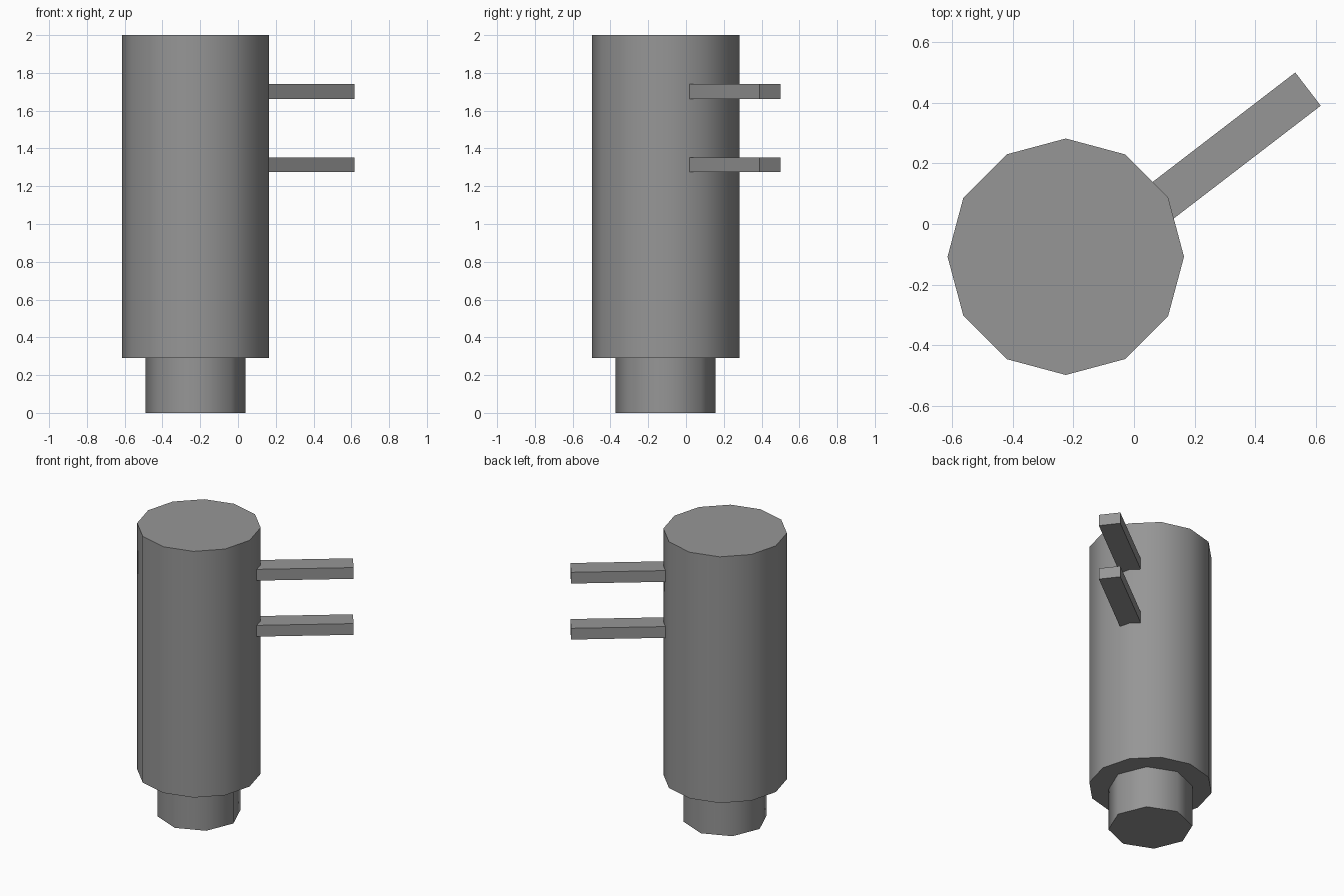
import bpy
import math
from mathutils import Vector

cube = bpy.data.objects.get("Cube")
if cube:
    bpy.data.objects.remove(cube, do_unlink=True)

grey = bpy.data.materials.new("plain_grey")
grey.use_nodes = True
colour = (0.305, 0.305, 0.305, 1)
grey.diffuse_color = colour
grey.node_tree.nodes["Principled BSDF"].inputs["Base Color"].default_value = colour

AXIS = Vector((-0.225, -0.108, 0))


def finish(name):
    obj = bpy.context.object
    obj.name = name
    obj.data.materials.append(grey)
    return obj


def column(name, sides, radius, bottom, top):
    """Upright prism with a corner on each axis and smooth walls."""
    bpy.ops.mesh.primitive_cylinder_add(
        vertices=sides, radius=radius, depth=top - bottom,
        location=AXIS + Vector((0, 0, (bottom + top) / 2)))
    bpy.ops.object.shade_smooth_by_angle(angle=math.radians(50))
    return finish(name)


def bar(name, height):
    """Flat-sided bar reaching outward from inside the column."""
    angle = math.radians(37.5)
    length = 0.7
    outer = Vector((0.574, 0.445, height))
    direction = Vector((math.cos(angle), math.sin(angle), 0))
    bpy.ops.mesh.primitive_cube_add(
        size=1, location=outer - direction * length / 2, rotation=(0, 0, angle))
    obj = finish(name)
    obj.scale = (length, 0.138, 0.078)
    bpy.ops.object.transform_apply(location=False, rotation=False, scale=True)


# Narrow foot and wide body
column("foot", 8, 0.265, 0, 0.29)
column("body", 12, 0.39, 0.29, 2)

# Pair of side bars
bar("lower_bar", 1.313)
bar("upper_bar", 1.702)
